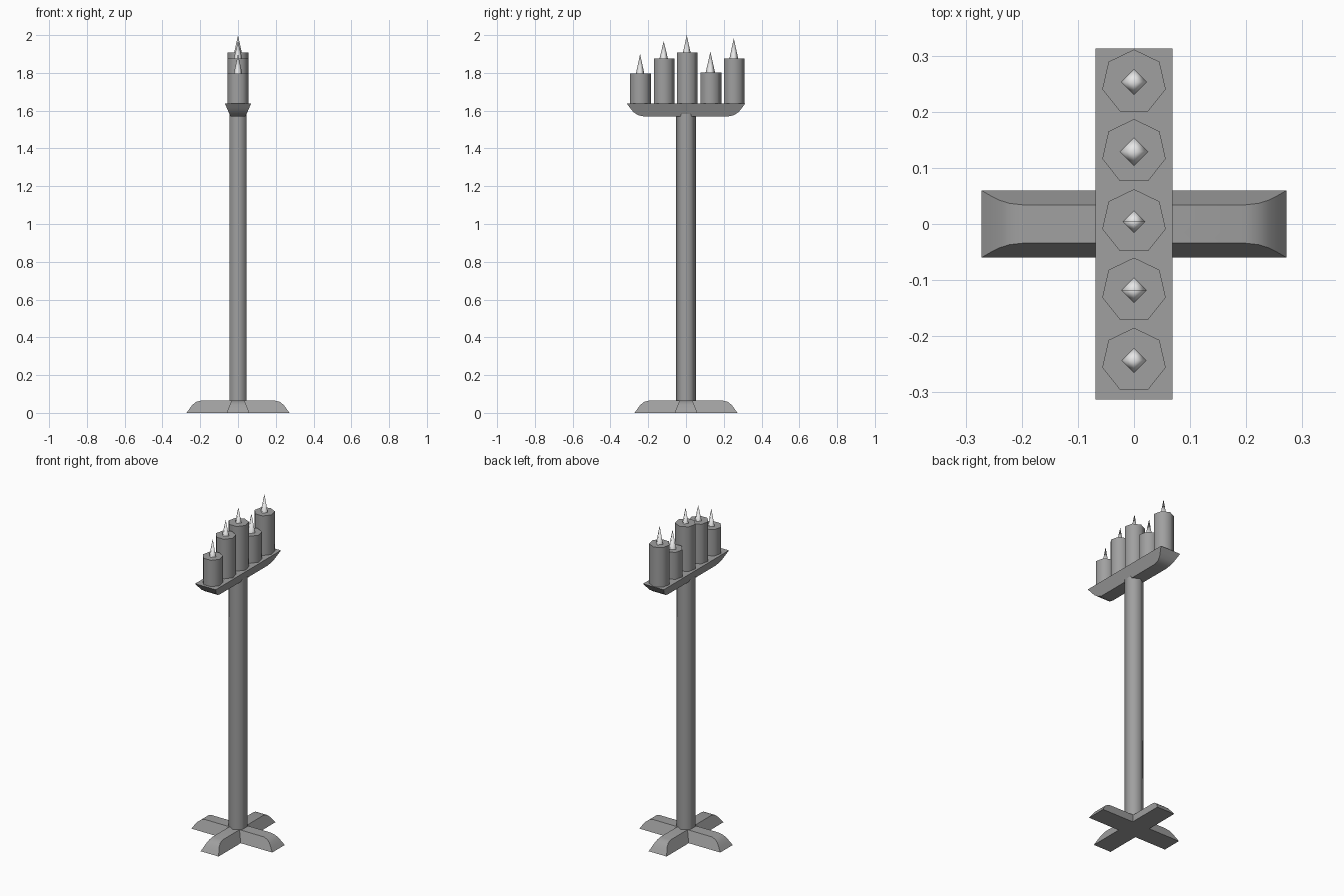
import bpy, bmesh, math
from mathutils import Matrix, Vector

if "Cube" in bpy.data.objects:
    bpy.data.objects.remove(bpy.data.objects["Cube"])


def material(name, v):
    m = bpy.data.materials.new(name)
    m.diffuse_color = (v, v, v, 1)
    m.use_nodes = True
    m.node_tree.nodes["Principled BSDF"].inputs["Base Color"].default_value = m.diffuse_color
    return m


IRON = material("grey", 0.35)
FLAME = material("pale flame", 0.8)


def finish(bm, name, mat, angle):
    bmesh.ops.remove_doubles(bm, verts=bm.verts, dist=1e-5)
    bmesh.ops.recalc_face_normals(bm, faces=bm.faces)
    me = bpy.data.meshes.new(name)
    bm.to_mesh(me)
    bm.free()
    me.materials.append(mat)
    ob = bpy.data.objects.new(name, me)
    bpy.context.collection.objects.link(ob)
    bpy.ops.object.select_all(action='DESELECT')
    bpy.context.view_layer.objects.active = ob
    ob.select_set(True)
    bpy.ops.object.shade_smooth_by_angle(angle=math.radians(angle))
    return ob


def prism(name, mat, sides, r1, r2, z0, z1, y=0.0, angle=65):
    """Upright cylinder or cone with one corner pointing to +y."""
    bm = bmesh.new()
    bmesh.ops.create_cone(bm, cap_ends=True, segments=sides, radius1=r1, radius2=r2, depth=z1 - z0)
    # turn the first corner onto +y
    v = max(bm.verts, key=lambda p: p.co.xy.length)
    turn = math.pi / 2 - math.atan2(v.co.y, v.co.x)
    bm.transform(Matrix.Translation((0, y, (z0 + z1) / 2)) @ Matrix.Rotation(turn, 4, 'Z'))
    return finish(bm, name, mat, angle)


def arm(bm, profile, w0, w1, mitre, place):
    """Half bar with sloped sides and a rounded end; the inner end is mitred or square."""
    h = profile[-1][1]

    def face(pts):
        bm.faces.new([bm.verts.new(place @ Vector(p)) for p in pts])

    def width(z):
        return w0 + (w1 - w0) * z / h

    a, b = (w0, w1) if mitre else (0, 0)
    for s in (-1, 1):
        face([(x, s * width(z), z) for x, z in profile] + [(b, s * w1, h), (a, s * w0, 0)])
    for (xa, za), (xb, zb) in zip(profile, profile[1:]):
        wa, wb = width(za), width(zb)
        face([(xa, -wa, za), (xa, wa, za), (xb, wb, zb), (xb, -wb, zb)])
    for x, w, i, z in ((profile[0][0], w0, a, 0), (profile[-1][0], w1, b, h)):
        pts = [(i, -w, z), (x, -w, z), (x, w, z), (i, w, z)]
        face(pts + [(0, 0, z)] if mitre else pts)


# Cross-shaped foot
bm = bmesh.new()
foot = [(0.272, 0), (0.257, 0.022), (0.241, 0.043), (0.222, 0.058), (0.197, 0.065)]
for k in range(4):
    arm(bm, foot, 0.06, 0.034, True, Matrix.Rotation(k * math.pi / 2, 4, 'Z'))
finish(bm, "cross_foot", IRON, 40)

# Pole
prism("pole", IRON, 6, 0.052, 0.052, 0.06, 1.59)

# Candle tray: the same shape upside down, running along y
bm = bmesh.new()
tray = [(0.313, 0), (0.296, 0.023), (0.278, 0.045), (0.256, 0.060), (0.227, 0.067)]
flip = Matrix.Translation((0, 0, 1.637)) @ Matrix.Diagonal((1, 1, -1, 1))
for s in (-1, 1):
    arm(bm, tray, 0.069, 0.04, False, flip @ Matrix.Rotation(s * math.pi / 2, 4, 'Z'))
finish(bm, "candle_tray", IRON, 40)

# Candles and flames: y, candle top, flame tip, flame radius
for i, (y, top, tip, r) in enumerate([
        (-0.243, 1.797, 1.900, 0.022),
        (-0.118, 1.877, 1.968, 0.022),
        (0.004, 1.908, 2.000, 0.020),
        (0.129, 1.801, 1.913, 0.025),
        (0.253, 1.877, 1.984, 0.023)], 1):
    prism(f"candle_{i}", IRON, 7, 0.058, 0.058, 1.637, top, y)
    prism(f"flame_{i}", FLAME, 4, r, 0, top, tip, y, 95)
